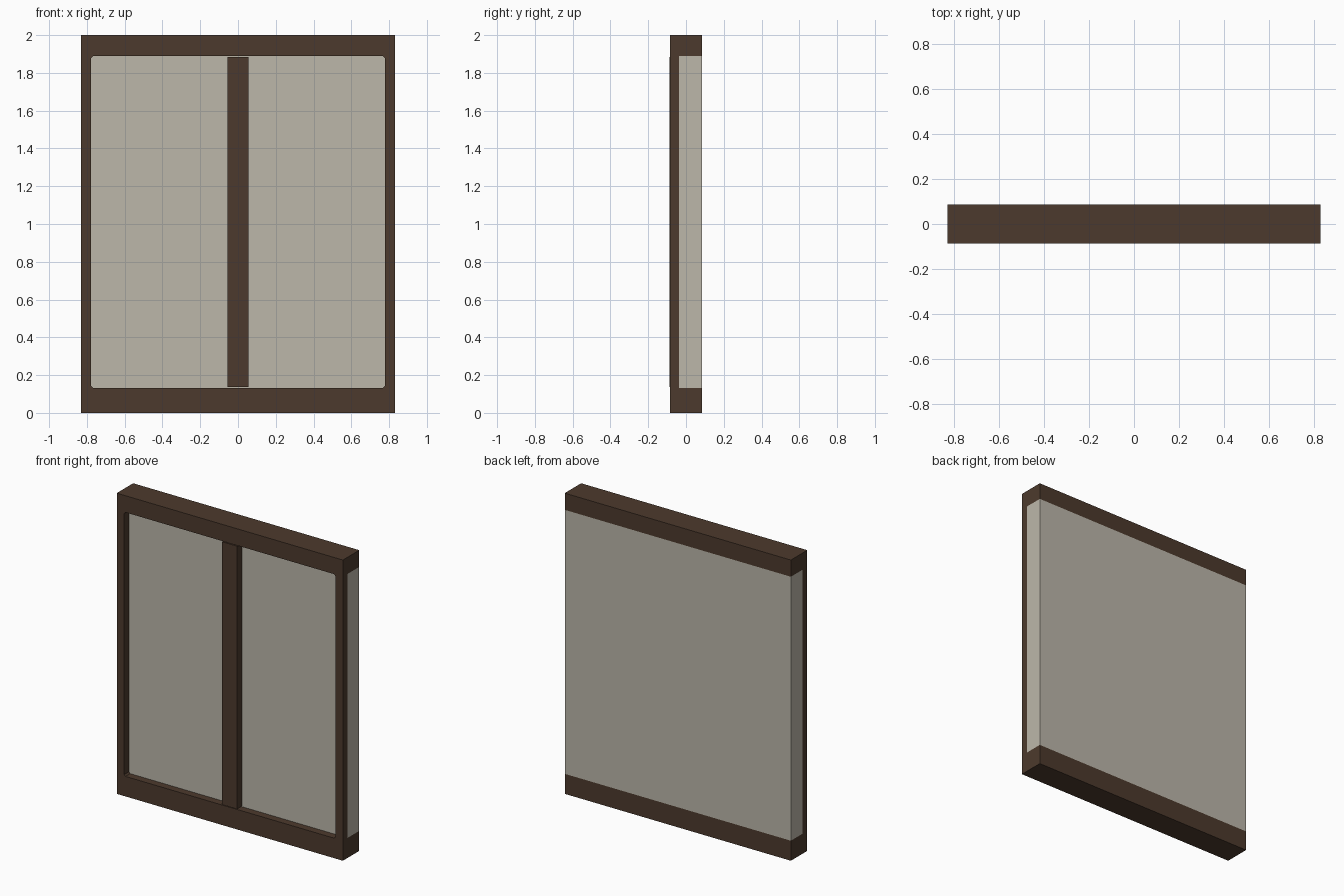
import bpy, bmesh

if "Cube" in bpy.data.objects:
    bpy.data.objects.remove(bpy.data.objects["Cube"])

def material(name, col):
    m = bpy.data.materials.new(name)
    m.diffuse_color = (*col, 1)
    m.use_nodes = True
    m.node_tree.nodes["Principled BSDF"].inputs["Base Color"].default_value = m.diffuse_color
    return m

wood = material("dark_brown_wood", (0.073, 0.042, 0.026))
paper = material("pale_paper", (0.503, 0.474, 0.402))

def prism(name, outline, y0, y1, mat):
    """Extrude an (x, z) outline from y0 to y1."""
    bm = bmesh.new()
    face = bm.faces.new([bm.verts.new((x, y0, z)) for x, z in outline])
    ext = bmesh.ops.extrude_face_region(bm, geom=[face])["geom"]
    bmesh.ops.translate(bm, vec=(0, y1 - y0, 0),
                        verts=[v for v in ext if isinstance(v, bmesh.types.BMVert)])
    bmesh.ops.recalc_face_normals(bm, faces=bm.faces)
    me = bpy.data.meshes.new(name)
    bm.to_mesh(me)
    bm.free()
    me.materials.append(mat)
    ob = bpy.data.objects.new(name, me)
    bpy.context.collection.objects.link(ob)
    return ob

def box(name, x0, x1, y0, y1, z0, z1, mat):
    return prism(name, [(x0, z0), (x1, z0), (x1, z1), (x0, z1)], y0, y1, mat)

W, D = 0.832, 0.086          # half width, half depth
ZB, ZT = 0.133, 1.889        # opening bottom and top
XI, YP, C = 0.777, -0.037, 0.01

# Top and bottom rails, full depth
box("bottom_rail", -W, W, -D, D, 0, ZB, wood)
box("top_rail", -W, W, -D, D, ZT, 2, wood)

# Thin front posts with small eased corners at the opening
for side, s in (("left", -1), ("right", 1)):
    prism(side + "_post",
          [(s * W, ZB), (s * (XI - C), ZB), (s * XI, ZB + C),
           (s * XI, ZT - C), (s * (XI - C), ZT), (s * W, ZT)],
          -D, YP, wood)

# Central divider, a hair proud of the frame
box("centre_divider", -0.055, 0.055, -0.088, YP, ZB + 0.004, ZT - 0.004, wood)

# Infill panel behind the posts, flush with the back and the sides
box("infill_panel", -W, W, YP, D, ZB, ZT, paper)
